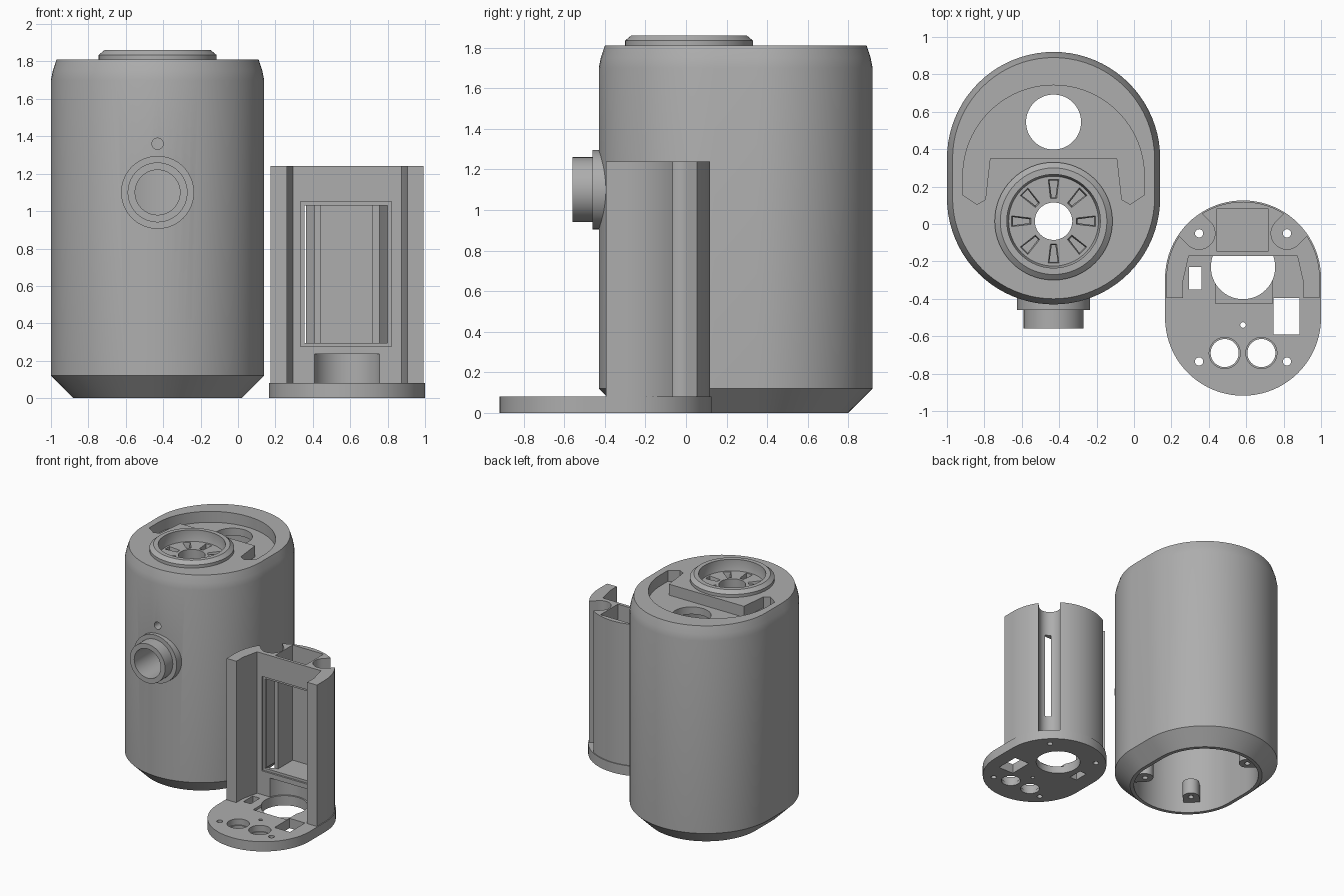
import bpy, bmesh, math
from mathutils import Matrix

if "Cube" in bpy.data.objects:
    bpy.data.objects.remove(bpy.data.objects["Cube"])

grey = bpy.data.materials.new("grey plastic")
grey.diffuse_color = (0.42, 0.42, 0.42, 1)
grey.use_nodes = True
grey.node_tree.nodes["Principled BSDF"].inputs["Base Color"].default_value = grey.diffuse_color


def loft(name, rings):
    """Closed solid through a stack of rings with equal point counts."""
    bm = bmesh.new()
    loops = [[bm.verts.new(p) for p in r] for r in rings]
    n = len(loops[0])
    for a, b in zip(loops, loops[1:]):
        for i in range(n):
            j = (i + 1) % n
            bm.faces.new((a[i], a[j], b[j], b[i]))
    bm.faces.new(loops[0][::-1])
    bm.faces.new(loops[-1])
    bmesh.ops.recalc_face_normals(bm, faces=bm.faces)
    me = bpy.data.meshes.new(name)
    bm.to_mesh(me)
    bm.free()
    me.materials.append(grey)
    ob = bpy.data.objects.new(name, me)
    bpy.context.collection.objects.link(ob)
    return ob


def prism(name, pts, z0, z1):
    return loft(name, [[(x, y, z) for x, y in pts] for z in (z0, z1)])


def box(x0, x1, y0, y1, z0, z1):
    return prism("box", [(x0, y0), (x1, y0), (x1, y1), (x0, y1)], z0, z1)


def arc(cx, cy, r, a0, a1, n):
    return [(cx + r * math.cos(math.radians(a0 + (a1 - a0) * i / n)),
             cy + r * math.sin(math.radians(a0 + (a1 - a0) * i / n))) for i in range(n + 1)]


def stadium(cx, cy, r, s=0.105):
    return arc(cx, cy + s, r, 0, 180, 40) + arc(cx, cy - s, r, 180, 360, 40)


def lathe(name, cx, cy, profile):
    """Turned solid from (radius, z) pairs."""
    return loft(name, [[(x, y, z) for x, y in arc(cx, cy, r, 0, 360, 64)[:-1]] for r, z in profile])


def cyl(cx, cy, r, z0, z1):
    return lathe("cylinder", cx, cy, [(r, z0), (r, z1)])


def cyl_y(cx, cz, r, y0, y1):
    ob = cyl(0, 0, r, -y1, -y0)
    ob.data.transform(Matrix.Translation((cx, 0, cz)) @ Matrix.Rotation(math.radians(90), 4, 'X'))
    return ob


def u_slot(cx, cy, r, angle, reach, z0, z1):
    """Round-ended bar pointing outward along an angle."""
    pts = arc(0, 0, r, 90, 270, 24) + [(reach, -r), (reach, r)]
    a = math.radians(angle)
    c, s = math.cos(a), math.sin(a)
    return prism("slot", [(cx + x * c - y * s, cy + x * s + y * c) for x, y in pts], z0, z1)


def boolean(ob, others, op='DIFFERENCE'):
    for o in others:
        m = ob.modifiers.new("cut", 'BOOLEAN')
        m.operation, m.solver, m.object = op, 'EXACT', o
        bpy.ops.object.select_all(action='DESELECT')
        bpy.context.view_layer.objects.active = ob
        ob.select_set(True)
        bpy.ops.object.modifier_apply(modifier=m.name)
        bpy.data.objects.remove(o, do_unlink=True)


# ---- housing: chamfered oval shell, open below ----
HX, HY = -0.43, 0.245
levels = [(0.45, 0), (0.57, 0.12), (0.57, 1.70), (0.56, 1.75), (0.54, 1.81)]
housing = loft("housing", [[(x, y, z) for x, y in stadium(HX, HY, r)] for r, z in levels])
RY = 0.015
boolean(housing, [
    lathe("top_ring", HX, RY, [(0.315, 1.78), (0.315, 1.835), (0.285, 1.86)]),
    cyl_y(HX, 1.10, 0.195, -0.46, -0.35),
    cyl_y(HX, 1.10, 0.16, -0.56, -0.40),
], 'UNION')

# top recess: curved tray with two front legs
half = [(0.34, 0.35), (0.365, 0.13), (0.41, 0.105), (0.485, 0.155)]
tray = ([(HX + x, y) for x, y in half] + arc(HX, 0.257, 0.485, 0, 180, 48)
        + [(HX - x, y) for x, y in reversed(half)])
boolean(housing, [
    prism("cavity", stadium(HX, HY, 0.42), -0.1, 1.66),
    prism("tray", tray, 1.72, 1.95),
    cyl(HX, 0.545, 0.147, 1.5, 1.9),
    lathe("dish", HX, RY, [(0.24, 1.77), (0.25, 1.81), (0.25, 1.95)]),
    cyl(HX, RY, 0.10, 1.5, 1.9),
    cyl_y(HX, 1.10, 0.12, -0.7, -0.1),
    cyl_y(HX, 1.36, 0.03, -0.7, -0.1),
])

# eight tapered vents around the dish
for k in range(8):
    a = k * math.pi / 4
    rings = []
    for g, z in ((0.008, 1.70), (0.008, 1.745), (0, 1.775)):
        q = [(0.12 + g, -0.018 + g), (0.225 - g, -0.030 + g), (0.225 - g, 0.030 - g), (0.12 + g, 0.018 - g)]
        rings.append([(HX + x * math.cos(a) - y * math.sin(a),
                       RY + x * math.sin(a) + y * math.cos(a), z) for x, y in q])
    boolean(housing, [loft("vent", rings)])

# screw posts inside the housing
for sx in (-1, 1):
    for sy in (-1, 1):
        px, py = HX + sx * 0.235, HY + sy * 0.343
        post = u_slot(px, py, 0.065, math.degrees(math.atan2(sy, sx)), 0.10, 0.12 - 0.03, 0.22)
        boolean(post, [cyl(px, py, 0.022, 0, 0.19)])
        post.name = "screw_post"

# ---- base plate ----
BX, BY = 0.583, -0.396
plate = prism("base_plate", stadium(BX, BY, 0.417), 0, 0.08)
cuts = [cyl(BX, -0.23, 0.172, -0.1, 0.2),
        box(0.435, 0.74, -0.425, -0.25, 0.06, 0.2),
        box(0.745, 0.885, -0.59, -0.395, -0.1, 0.2),
        box(0.295, 0.36, -0.35, -0.23, -0.1, 0.2),
        cyl(BX, -0.54, 0.015, -0.1, 0.2)]
for sx in (-1, 1):
    cuts.append(lathe("port", BX + sx * 0.098, -0.69,
                      [(0.075, -0.1), (0.075, 0.03), (0.083, 0.03), (0.083, 0.2)]))
    cuts += [cyl(BX + sx * 0.235, y, 0.022, -0.1, 0.2) for y in (-0.05, -0.735)]
boolean(plate, cuts)

# ---- holder tower: back wall with two forward arms ----
outline = arc(BX, BY + 0.105, 0.41, 0, 180, 48)
inner = [(-0.41, -0.395), (-0.322, -0.395), (-0.322, -0.31), (-0.29, -0.17)]
outline += [(BX + x, y) for x, y in inner] + [(BX - x, y) for x, y in reversed(inner)]
tower = prism("holder_tower", outline, 0.08, 1.24)
boolean(tower, [
    u_slot(BX + 0.235, -0.05, 0.085, 45, 0.3, 0, 1.4),
    u_slot(BX - 0.235, -0.05, 0.085, 135, 0.3, 0, 1.4),
    box(0.44, 0.72, -0.145, 0.08, 0.295, 1.4),
    box(0.335, 0.82, -0.3, -0.155, 0.275, 1.05),
    box(0.355, 0.80, -0.3, -0.11, 0.295, 1.03),
    cyl(BX, -0.23, 0.185, 0.0, 0.235),
])

# smooth curved walls, keep edges crisp
bpy.ops.object.select_all(action='DESELECT')
for ob in bpy.context.scene.objects:
    ob.select_set(True)
    bpy.context.view_layer.objects.active = ob
bpy.ops.object.shade_smooth_by_angle(angle=math.radians(25))
